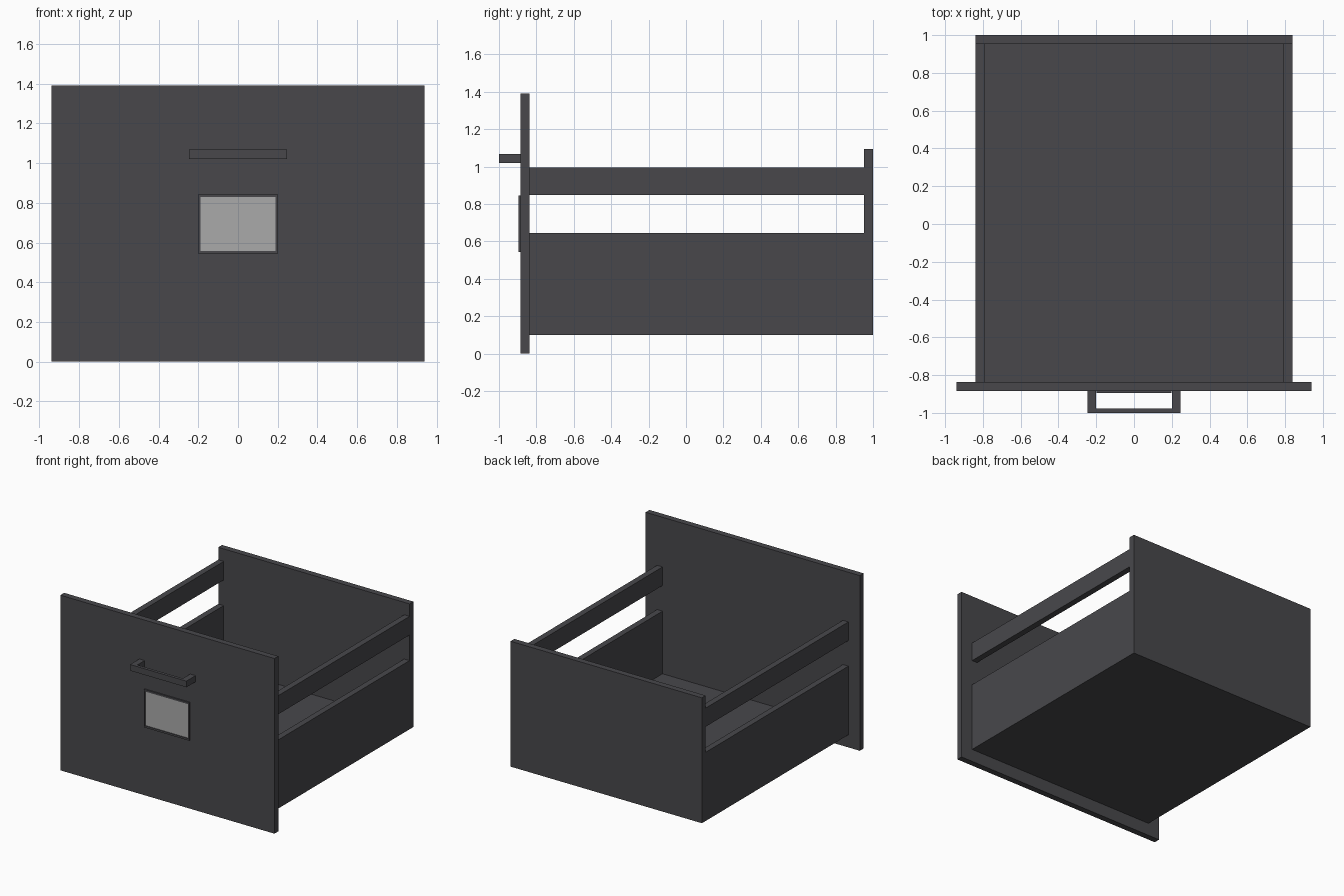
import bpy

if "Cube" in bpy.data.objects:
    bpy.data.objects.remove(bpy.data.objects["Cube"])


def material(name, rgb):
    m = bpy.data.materials.new(name)
    m.diffuse_color = (*rgb, 1)
    m.use_nodes = True
    m.node_tree.nodes["Principled BSDF"].inputs["Base Color"].default_value = m.diffuse_color
    return m


charcoal = material("charcoal", (0.065, 0.064, 0.071))
pale_grey = material("pale_grey", (0.40, 0.40, 0.40))


def box(name, x, y, z, mat=charcoal):
    """Axis-aligned box from (min, max) ranges."""
    verts = [(a, b, c) for a in x for b in y for c in z]
    faces = [(0, 1, 3, 2), (4, 6, 7, 5), (0, 4, 5, 1),
             (2, 3, 7, 6), (0, 2, 6, 4), (1, 5, 7, 3)]
    me = bpy.data.meshes.new(name)
    me.from_pydata(verts, [], faces)
    me.materials.append(mat)
    ob = bpy.data.objects.new(name, me)
    bpy.context.collection.objects.link(ob)
    return ob


# Drawer body
box("front_panel", (-0.94, 0.94), (-0.885, -0.837), (0, 1.39))
box("back_panel", (-0.84, 0.84), (0.952, 1.0), (0.1, 1.095))
box("floor", (-0.792, 0.792), (-0.837, 0.952), (0.1, 0.148))

# Side walls, upper rails, handle posts and label frame uprights
for side, s in (("left", -1), ("right", 1)):
    def span(a, b):
        return tuple(sorted((s * a, s * b)))
    box(side + "_side_wall", span(0.792, 0.84), (-0.837, 0.952), (0.1, 0.645))
    box(side + "_upper_rail", span(0.792, 0.84), (-0.837, 0.952), (0.848, 0.996))
    box(side + "_handle_post", span(0.2, 0.247), (-0.976, -0.885), (1.02, 1.069))
    box(side + "_label_frame", span(0.188, 0.198), (-0.895, -0.885), (0.543, 0.845))

# Handle bar
box("handle_bar", (-0.247, 0.247), (-1.0, -0.976), (1.02, 1.069))

# Label frame rails and the label card
box("label_frame_top", (-0.188, 0.188), (-0.895, -0.885), (0.83, 0.845))
box("label_frame_bottom", (-0.188, 0.188), (-0.895, -0.885), (0.543, 0.558))
box("label_card", (-0.188, 0.188), (-0.889, -0.885), (0.558, 0.83), pale_grey)
